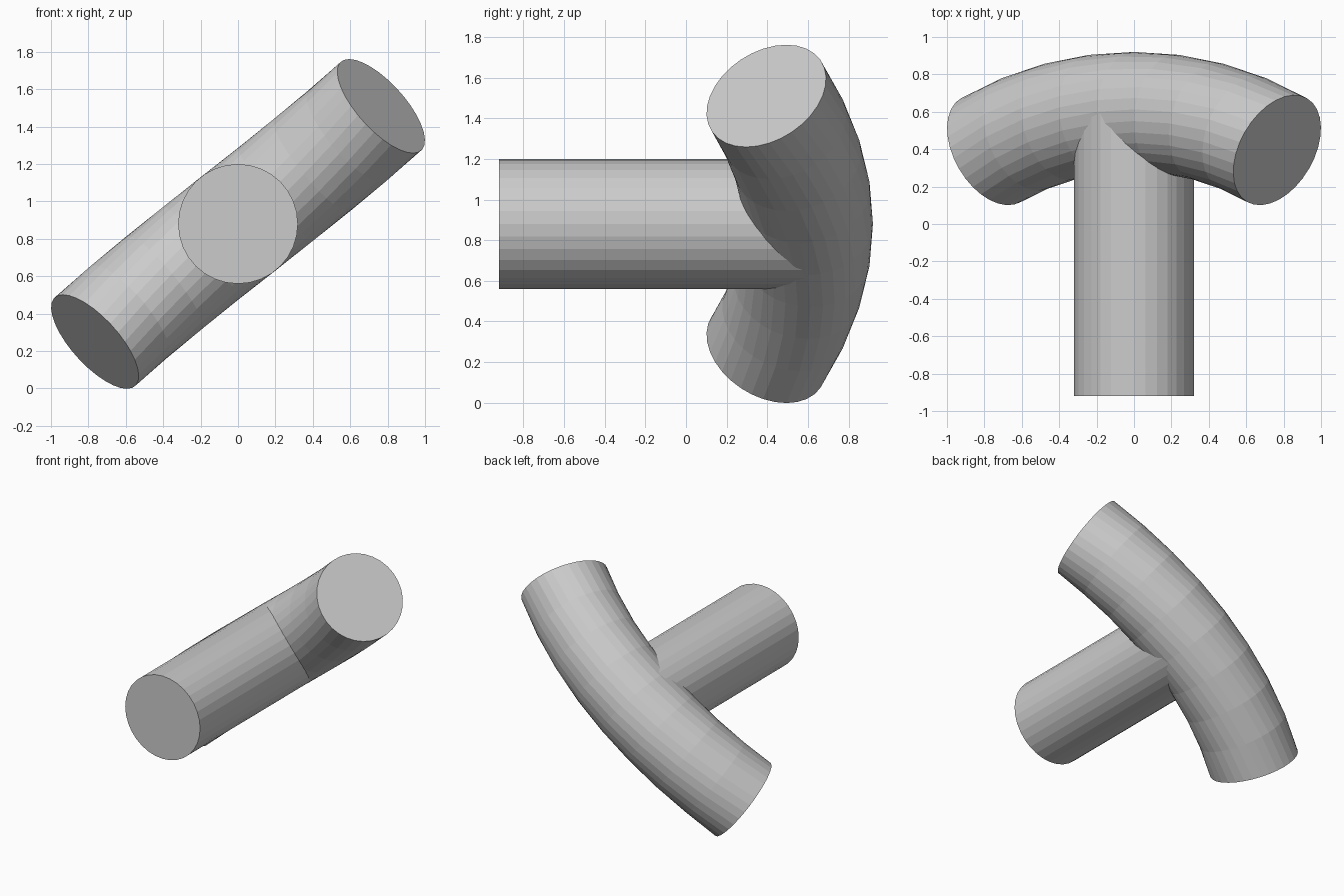
import bpy, bmesh
from math import sin, cos, pi, radians
from mathutils import Vector

if "Cube" in bpy.data.objects:
    bpy.data.objects.remove(bpy.data.objects["Cube"])

SIDES, RADIUS, MID_Z = 32, 0.32, 0.88


def sweep(name, path, tangents, normals):
    """Capped round tube through a list of centre points."""
    bm = bmesh.new()
    rings = []
    for p, t, n in zip(path, tangents, normals):
        b = t.cross(n)
        rings.append([bm.verts.new(p + RADIUS * (n * cos(a) + b * sin(a)))
                      for a in (2 * pi * i / SIDES for i in range(SIDES))])
    for r0, r1 in zip(rings, rings[1:]):
        for i in range(SIDES):
            j = (i + 1) % SIDES
            bm.faces.new((r0[i], r0[j], r1[j], r1[i]))
    bm.faces.new(rings[0][::-1])
    bm.faces.new(rings[-1])
    bmesh.ops.recalc_face_normals(bm, faces=bm.faces)
    mesh = bpy.data.meshes.new(name)
    bm.to_mesh(mesh)
    bm.free()
    obj = bpy.data.objects.new(name, mesh)
    bpy.context.collection.objects.link(obj)
    return obj


# Straight stem running back into the cross tube
sweep("stem_tube",
      [Vector((0, -0.92, MID_Z)), Vector((0, 0.6, MID_Z))],
      [Vector((0, 1, 0))] * 2, [Vector((0, 0, 1))] * 2)

# Cross tube: short helical arc rising from left to right
BEND, HALF_ANGLE, HALF_RISE, STEPS = 1.53, radians(30), 0.63, 8
path, tangents, normals = [], [], []
for k in range(STEPS + 1):
    s = 2 * k / STEPS - 1
    a = s * HALF_ANGLE
    path.append(Vector((BEND * sin(a), 0.6 - BEND * (1 - cos(a)), MID_Z + HALF_RISE * s)))
    tangents.append(Vector((BEND * cos(a), -BEND * sin(a), HALF_RISE / HALF_ANGLE)).normalized())
    normals.append(Vector((sin(a), cos(a), 0)))
sweep("curved_cross_tube", path, tangents, normals)
